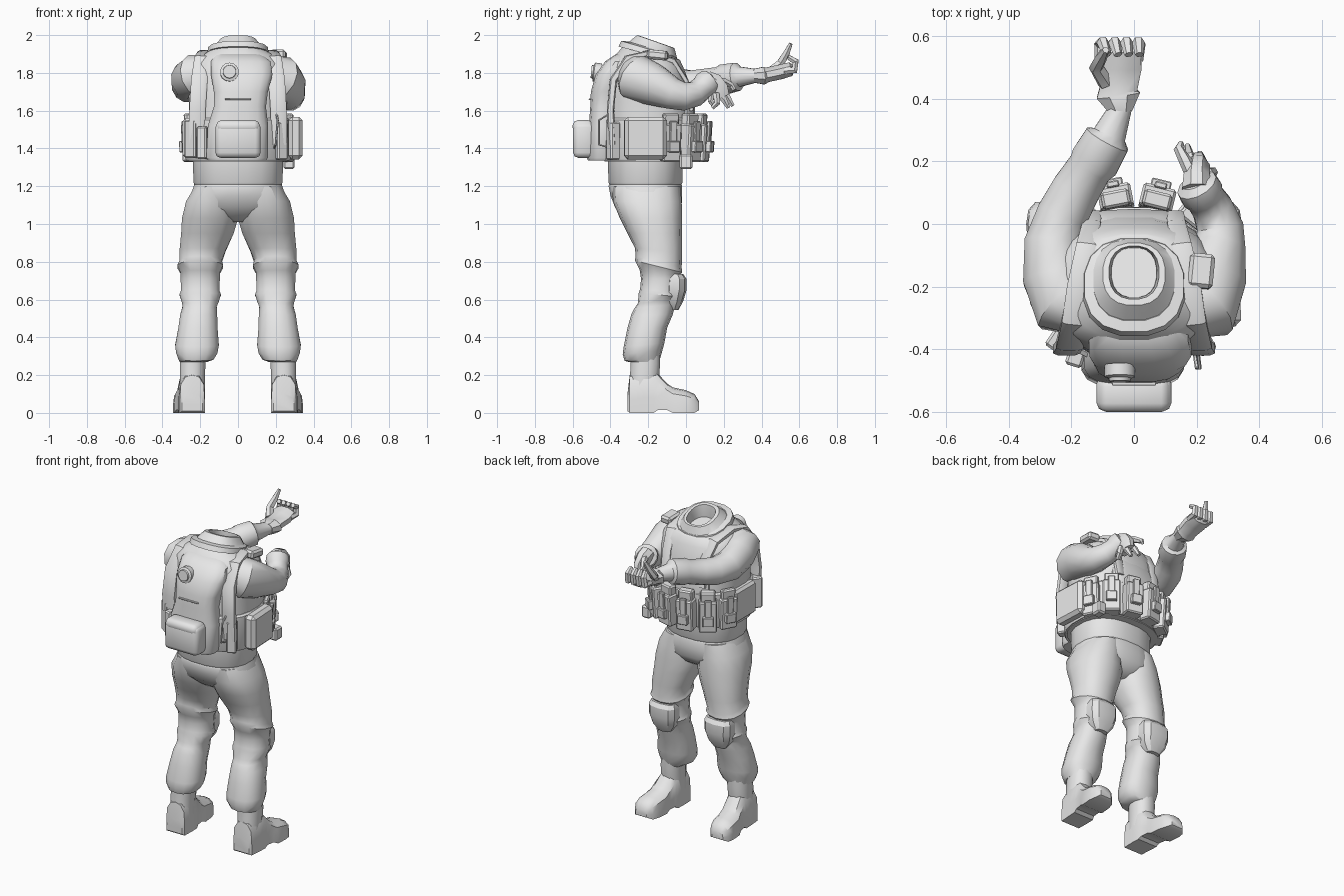
import bpy, bmesh, math
from mathutils import Vector, Matrix

mat = bpy.data.materials.new("plain grey")
mat.diffuse_color = (0.8, 0.8, 0.8, 1)


def finish(name, bm, mirror=False, angle=35):
    bmesh.ops.recalc_face_normals(bm, faces=bm.faces)
    me = bpy.data.meshes.new(name)
    bm.to_mesh(me)
    bm.free()
    me.materials.append(mat)
    ob = bpy.data.objects.new(name, me)
    bpy.context.collection.objects.link(ob)
    bpy.ops.object.select_all(action='DESELECT')
    ob.select_set(True)
    bpy.context.view_layer.objects.active = ob
    bpy.ops.object.shade_smooth_by_angle(angle=math.radians(angle))
    if mirror:
        ob.modifiers.new("mirror", 'MIRROR').use_axis[0] = True
    return ob


def skin(bm, rings):
    rows = [[bm.verts.new(p) for p in r] for r in rings]
    n = len(rows[0])
    for a, b in zip(rows, rows[1:]):
        for i in range(n):
            bm.faces.new((a[i], a[(i + 1) % n], b[(i + 1) % n], b[i]))
    bm.faces.new(rows[0])
    bm.faces.new(rows[-1])


def oval(n, e):
    """Unit superellipse points."""
    out = []
    for i in range(n):
        a = 2 * math.pi * (i + 0.5) / n
        c, s = math.cos(a), math.sin(a)
        out.append((math.copysign(abs(c) ** (2 / e), c), math.copysign(abs(s) ** (2 / e), s)))
    return out


def stack(name, rings, n=16, e=2.3, mirror=False, angle=35):
    """Rings of (z, x, y, half width, half depth, tilt) stacked upward."""
    bm = bmesh.new()
    skin(bm, [[(x + u * rx, y + v * ry, z + t * v * ry) for u, v in oval(n, e)]
              for z, x, y, rx, ry, t in rings])
    return finish(name, bm, mirror, angle)


def tube(name, paths, n=12, e=2, ref=(0, 0, 1), mirror=False):
    """Paths of (x, y, z, radius[, second radius])."""
    bm = bmesh.new()
    for pts in paths:
        P = [Vector(p[:3]) for p in pts]
        rings = []
        for i, p in enumerate(pts):
            t = (P[min(i + 1, len(P) - 1)] - P[max(i - 1, 0)]).normalized()
            u = Vector(ref).cross(t).normalized()
            v = t.cross(u)
            rings.append([P[i] + u * a * p[3] + v * b * p[-1] for a, b in oval(n, e)])
        skin(bm, rings)
    return finish(name, bm, mirror)


def boxes(name, items, bevel=0.012, mirror=False, segments=1):
    """Items of (centre, size, turn about z, lean about x), all bevelled."""
    bm = bmesh.new()
    for c, s, turn, lean in items:
        m = (Matrix.Translation(c) @ Matrix.Rotation(turn, 4, 'Z') @ Matrix.Rotation(lean, 4, 'X')
             @ Matrix.Diagonal((*s, 1)))
        bmesh.ops.create_cube(bm, size=1, matrix=m)
    bmesh.ops.bevel(bm, geom=bm.edges[:], offset=bevel, segments=segments, profile=.5, affect='EDGES')
    return finish(name, bm, mirror, 30 if segments == 1 else 50)


# Boots: foot lofted from heel to toe, plus shaft
bm = bmesh.new()
rings = []
for y, x, w, lo, hi in [(-.31, .242, .055, .01, .10), (-.298, .242, .066, 0, .2), (-.22, .244, .07, 0, .24),
                        (-.17, .246, .07, 0, .23), (-.15, .25, .068, .015, .21), (-.10, .257, .07, .015, .155),
                        (-.07, .262, .076, 0, .135), (.0, .268, .076, 0, .12), (.045, .272, .065, 0, .10),
                        (.07, .275, .04, .015, .06)]:
    rings.append([(x + w * a, y, lo + (hi - lo) * b) for a, b in
                  [(-1, 0), (1, 0), (1, .35), (.92, .75), (.55, .95), (0, 1), (-.55, .95), (-.92, .75), (-1, .35)]])
skin(bm, rings)
finish("boot_foot", bm, True)
stack("boot_shaft", [(.08, .242, -.23, .068, .074, 0), (.18, .242, -.22, .068, .08, 0),
                     (.26, .24, -.215, .07, .08, 0), (.34, .235, -.215, .07, .08, 0)], 12, mirror=True)

# Trouser legs with gathered folds at ankle and knee
stack("trouser_leg", [
    (.27, .235, -.225, .075, .08, 0), (.285, .222, -.23, .095, .095, .1), (.32, .218, -.23, .112, .105, .1),
    (.36, .217, -.222, .118, .108, .1), (.45, .212, -.205, .106, .105, 0), (.52, .208, -.18, .1, .11, 0),
    (.565, .203, -.165, .092, .108, .1), (.59, .2, -.155, .10, .10, .1), (.625, .2, -.145, .112, .105, -.1),
    (.645, .2, -.145, .104, .098, -.1), (.71, .2, -.138, .106, .10, 0), (.74, .2, -.14, .106, .105, -.15),
    (.775, .2, -.145, .124, .125, -.25), (.80, .198, -.145, .114, .122, -.25), (.86, .187, -.145, .125, .125, -.1),
    (.95, .162, -.165, .142, .145, 0), (1.03, .148, -.185, .152, .165, 0), (1.12, .138, -.205, .14, .182, 0),
    (1.2, .12, -.21, .11, .18, 0)], 14, mirror=True)
stack("trouser_hips", [
    (1.01, 0, -.19, .06, .09, 0), (1.04, 0, -.19, .17, .135, 0), (1.09, 0, -.2, .268, .178, 0),
    (1.15, 0, -.21, .255, .192, 0), (1.2, 0, -.215, .237, .197, 0), (1.21, 0, -.215, .234, .193, 0),
    (1.22, 0, -.215, .238, .198, 0), (1.36, 0, -.215, .242, .2, 0)], 20, 2.4)
stack("knee_pad", [(.545, .2, -.075, .045, .035, 0), (.59, .2, -.07, .08, .055, 0), (.65, .2, -.062, .096, .065, 0),
                   (.71, .2, -.06, .096, .062, 0), (.735, .2, -.065, .085, .05, 0)], 10, 2.6, True, 25)

# Torso with vest shell and open tilted collar
stack("jacket_torso", [
    (1.33, 0, -.2, .268, .235, 0), (1.5, 0, -.2, .262, .24, 0), (1.65, 0, -.2, .262, .235, 0),
    (1.76, 0, -.205, .27, .22, 0), (1.84, 0, -.205, .255, .195, -.08), (1.885, 0, -.2, .205, .17, -.1),
    (1.905, 0, -.185, .155, .15, -.22), (1.915, 0, -.18, .14, .135, -.3), (1.965, 0, -.16, .1, .1, -.35),
    (1.965, 0, -.155, .08, .085, -.35), (1.9, 0, -.155, .072, .08, -.25), (1.75, 0, -.16, .1, .1, 0)], 20, 2.4)
stack("collar_flap", [(1.90, 0, -.2, .165, .16, -.25), (1.925, 0, -.195, .16, .15, -.3),
                      (1.93, 0, -.185, .13, .125, -.3), (1.9, 0, -.18, .12, .12, -.3)], 16, 2.4)
stack("vest_band", [(1.335, 0, -.2, .275, .25, 0), (1.345, 0, -.2, .28, .256, 0), (1.55, 0, -.2, .275, .254, 0),
                    (1.56, 0, -.2, .265, .24, 0)], 24, 2.4)
stack("chest_plate", [(1.52, 0, -.02, .17, .065, 0), (1.62, 0, -.02, .17, .068, 0), (1.7, 0, -.03, .15, .06, 0),
                      (1.76, 0, -.05, .11, .05, 0)], 14, 3)
tube("shoulder_strap", [[(.215, -.39, 1.42, .02, .045), (.215, -.4, 1.6, .02, .045), (.205, -.385, 1.76, .02, .045),
                         (.19, -.31, 1.875, .02, .042), (.175, -.2, 1.905, .016, .04), (.15, -.07, 1.865, .016, .035),
                         (.135, .0, 1.76, .014, .03), (.13, .03, 1.6, .014, .03)]], 8, 4, (1, 0, 0), True)
boxes("shoulder_pouch", [((.215, -.15, 1.895), (.08, .11, .05), -.1, -.1)])

# Back pack, lower pouch and round cap
stack("back_pack", [
    (1.335, -.005, -.44, .155, .08, 0), (1.35, -.005, -.44, .165, .085, 0), (1.52, 0, -.435, .162, .08, 0),
    (1.62, .01, -.43, .14, .078, 0), (1.7, .015, -.42, .145, .085, 0), (1.79, .02, -.395, .165, .085, 0),
    (1.86, .015, -.35, .16, .08, 0), (1.9, 0, -.31, .125, .06, 0)], 16, 2.8)
boxes("back_pouch", [((0, -.54, 1.445), (.24, .115, .19), 0, 0), ((0, -.545, 1.515), (.23, .11, .07), 0, 0)],
      .028, False, 2)
tube("pack_cap", [[(-.045, -.45, 1.80, .05), (-.045, -.487, 1.805, .05), (-.045, -.492, 1.806, .036),
                   (-.045, -.502, 1.807, .034)]], 14)
boxes("pack_seam", [((.0, -.509, 1.66), (.14, .012, .008), 0, 0)], .002)

# Side and rear pouches on the vest
boxes("side_pouch_right", [((.3, -.215, 1.455), (.075, .225, .225), .05, 0)], .02)
boxes("side_pouch_left", [((-.268, -.2, 1.455), (.05, .22, .21), 0, 0)], .015)
boxes("rear_pouches", [((-.235, -.37, 1.45), (.07, .08, .2), -.6, 0), ((-.185, -.42, 1.43), (.055, .07, .17), -.3, 0),
                       ((.225, -.385, 1.44), (.06, .06, .2), .5, 0)], .008)
tube("radio_aerials", [[(-.20, -.43, 1.5, .012), (-.20, -.43, 1.56, .012)],
                       [(-.175, -.43, 1.5, .009), (-.175, -.43, 1.55, .009)]], 8)
tube("carry_hook", [[(.19, -.39, 1.4, .006), (.2, -.46, 1.42, .006), (.21, -.46, 1.55, .006), (.2, -.38, 1.6, .006)]],
     6, ref=(1, 0, 0))

# Magazine pouches wrapped round the front of the vest
bodies, flaps, buckles = [], [], []
for deg in (26, 51, 76, 101, 126, 151):
    a = math.radians(deg)
    deep = .075 if 45 < deg < 130 else .045
    base = Vector((.27 * math.cos(a), -.2 + .25 * math.sin(a), 0))
    out = Vector((math.cos(a), math.sin(a), 0))
    turn = a - math.pi / 2
    for lst, d, z, size in [(bodies, deep / 2, 1.43, (.108, deep, .2)),
                            (flaps, deep * .45, 1.54, (.09, deep * .7, .09)),
                            (buckles, deep + .005, 1.475, (.04, .02, .14)),
                            (buckles, deep + .01, 1.41, (.065, .03, .06))]:
        p = base + out * d
        lst.append(((p.x, p.y, z), size, turn, -.06))
boxes("magazine_pouches", bodies, .008)
boxes("magazine_tops", flaps, .008)
boxes("pouch_buckles", buckles, .004)
boxes("belly_pouch", [((.27, -.0, 1.33), (.06, .07, .08), 0, 0)], .01)

# Sleeves
tube("left_sleeve", [[(-.16, -.26, 1.8, .10), (-.22, -.25, 1.785, .117), (-.25, -.17, 1.765, .108),
                      (-.258, -.06, 1.735, .095), (-.228, .03, 1.73, .085), (-.185, .11, 1.745, .08),
                      (-.14, .18, 1.76, .074), (-.125, .2, 1.765, .082), (-.085, .27, 1.78, .077),
                      (-.078, .285, 1.78, .055), (-.04, .375, 1.785, .036)]], 12)
tube("right_sleeve", [[(.16, -.26, 1.79, .11), (.22, -.26, 1.77, .125), (.25, -.17, 1.735, .112),
                       (.272, -.07, 1.69, .086), (.275, -.01, 1.675, .077), (.25, .05, 1.69, .068),
                       (.225, .085, 1.72, .064), (.215, .1, 1.735, .072), (.2, .125, 1.755, .068),
                       (.195, .135, 1.76, .045)]], 12)

# Left gloved hand: flared cuff, palm and curled fingers
tube("left_glove", [[(-.04, .355, 1.785, .038), (-.05, .41, 1.785, .075, .05), (-.05, .43, 1.79, .065, .042),
                     (-.045, .5, 1.805, .075, .042), (-.045, .555, 1.82, .07, .04), (-.045, .57, 1.82, .05, .02)]], 8)
tube("left_fingers", [[(-.105 + .038 * i, .52, 1.81, .02), (-.105 + .04 * i, .575, 1.815, .022),
                       (-.10 + .038 * i, .58, 1.86, .02), (-.085 + .034 * i, .54, 1.885, .014)] for i in range(4)]
     + [[(-.09, .45, 1.81, .026), (-.12, .5, 1.85, .024), (-.105, .53, 1.9, .02), (-.09, .555, 1.955, .011)]],
     6, ref=(1, 0, 0))

# Right gloved hand: bent wrist, fingers drooping forward
tube("right_glove", [[(.2, .11, 1.765, .05), (.2, .145, 1.75, .055, .045), (.205, .17, 1.71, .06, .04),
                      (.205, .185, 1.67, .05, .03)]], 8, ref=(1, 0, 0))
tube("right_fingers", [[(.19, .15, 1.755, .024), (.165, .2, 1.755, .021), (.142, .24, 1.735, .016), (.15, .257, 1.71, .01)],
                       [(.18, .17, 1.70, .022), (.175, .215, 1.68, .02), (.17, .248, 1.625, .011)],
                       [(.21, .17, 1.69, .022), (.215, .2, 1.66, .019), (.21, .225, 1.615, .011)],
                       [(.235, .16, 1.69, .02), (.25, .165, 1.64, .018), (.245, .14, 1.615, .012)],
                       [(.225, .14, 1.7, .02), (.235, .13, 1.65, .016), (.23, .15, 1.62, .011)]],
     6, ref=(1, 0, 0))
